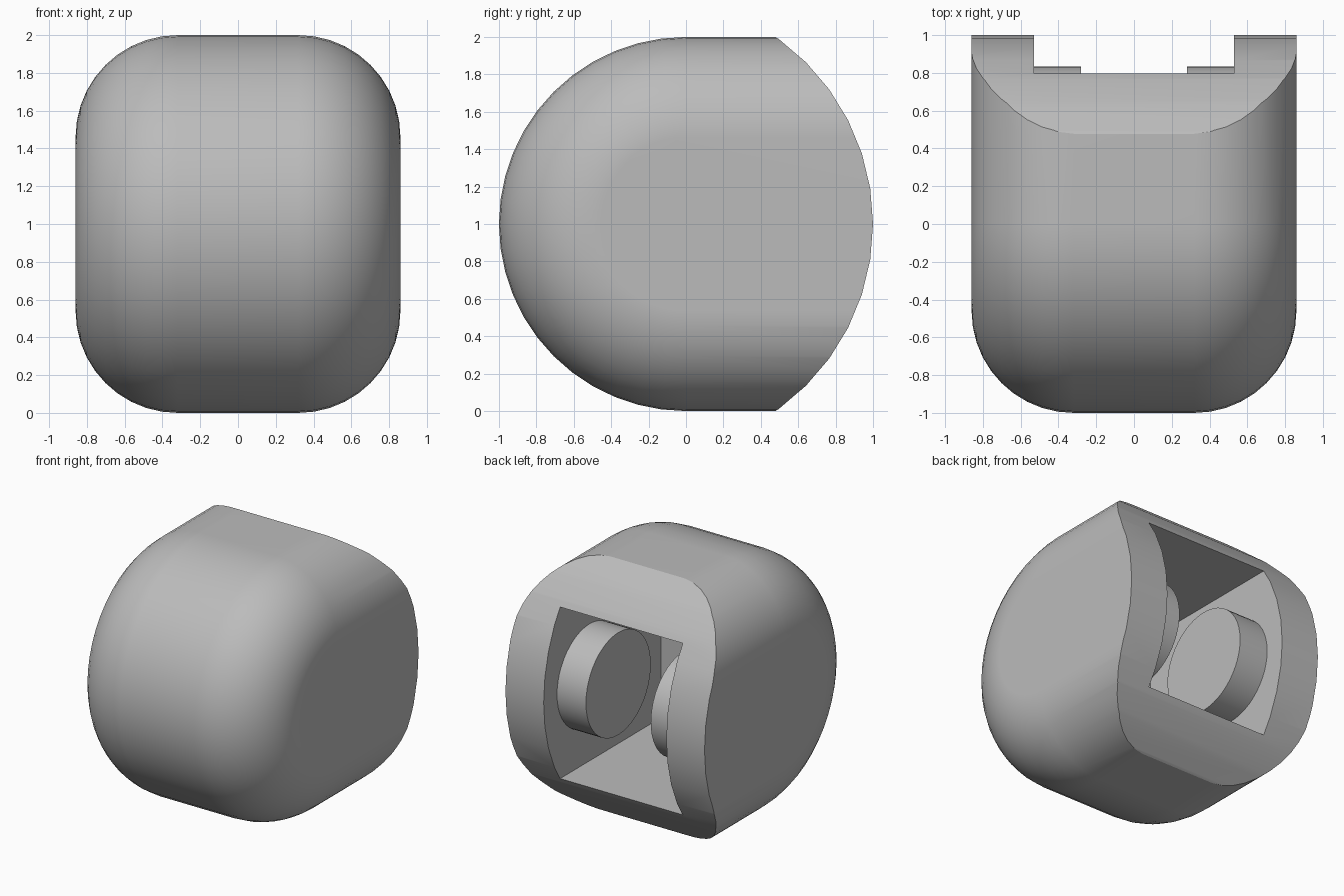
import bpy
import bmesh
from math import pi, sin, cos, radians

cube = bpy.data.objects.get("Cube")
if cube:
    bpy.data.objects.remove(cube, do_unlink=True)

HALF_WIDTH, FILLET = 0.86, 0.54
ARC_STEPS, FILLET_STEPS = 24, 10

grey = bpy.data.materials.new("plain grey")
grey.use_nodes = True
COLOUR = (0.5, 0.5, 0.5, 1)
grey.diffuse_color = COLOUR
grey.node_tree.nodes["Principled BSDF"].inputs["Base Color"].default_value = COLOUR


def activate(obj):
    bpy.ops.object.select_all(action='DESELECT')
    obj.select_set(True)
    bpy.context.view_layer.objects.active = obj


def x_cylinder(name, x, y, radius, length, sides):
    bpy.ops.mesh.primitive_cylinder_add(vertices=sides, radius=radius, depth=length,
                                        location=(x, y, 1), rotation=(0, pi / 2, 0))
    obj = bpy.context.object
    obj.name = name
    obj.data.materials.append(grey)
    return obj


def cut(target, tool, operation):
    mod = target.modifiers.new(operation.lower(), 'BOOLEAN')
    mod.object, mod.operation, mod.solver = tool, operation, 'EXACT'
    activate(target)
    bpy.ops.object.modifier_apply(modifier=mod.name)
    bpy.data.objects.remove(tool, do_unlink=True)


def smooth(obj):
    activate(obj)
    bpy.ops.object.shade_smooth_by_angle(angle=radians(30))
    mod = obj.modifiers.new("even shading", 'WEIGHTED_NORMAL')
    mod.keep_sharp = True


# Rounded body: round-fronted side profiles, inset along quarter arcs at both sides
right = []
for i in range(FILLET_STEPS + 1):
    a = pi / 2 * i / FILLET_STEPS
    right.append((HALF_WIDTH - FILLET + FILLET * sin(a), 1 - FILLET + FILLET * cos(a)))
stations = [(-x, r) for x, r in reversed(right)] + right

bm = bmesh.new()
rings = []
for x, r in stations:
    points = [(1.3, 1 + r)]
    for i in range(ARC_STEPS + 1):
        a = pi / 2 + pi * i / ARC_STEPS
        points.append((r * cos(a), 1 + r * sin(a)))
    points.append((1.3, 1 - r))
    rings.append([bm.verts.new((x, y, z)) for y, z in points])
for a, b in zip(rings, rings[1:]):
    for i in range(len(a) - 1):
        bm.faces.new((a[i], a[i + 1], b[i + 1], b[i]))
bm.faces.new(rings[0])
bm.faces.new(rings[-1])
bm.faces.new([r[0] for r in rings] + [r[-1] for r in reversed(rings)])
bmesh.ops.recalc_face_normals(bm, faces=bm.faces)
mesh = bpy.data.meshes.new("body")
bm.to_mesh(mesh)
bm.free()
body = bpy.data.objects.new("body", mesh)
bpy.context.collection.objects.link(body)
mesh.materials.append(grey)

# Curved back
cut(body, x_cylinder("back_curve", 0, -0.222, 1.222, 3, 40), 'INTERSECT')

# Deep rectangular socket in the back
bpy.ops.mesh.primitive_cube_add(size=1, location=(0, 0.5, 1))
socket = bpy.context.object
socket.scale = (1.06, 1.9, 1.34)
socket.data.materials.append(grey)
cut(body, socket, 'DIFFERENCE')
smooth(body)

# Round bosses facing each other inside the socket
for name, side in (("left_boss", 1), ("right_boss", -1)):
    smooth(x_cylinder(name, side * 0.41, 0.435, 0.4, 0.26, 48))
